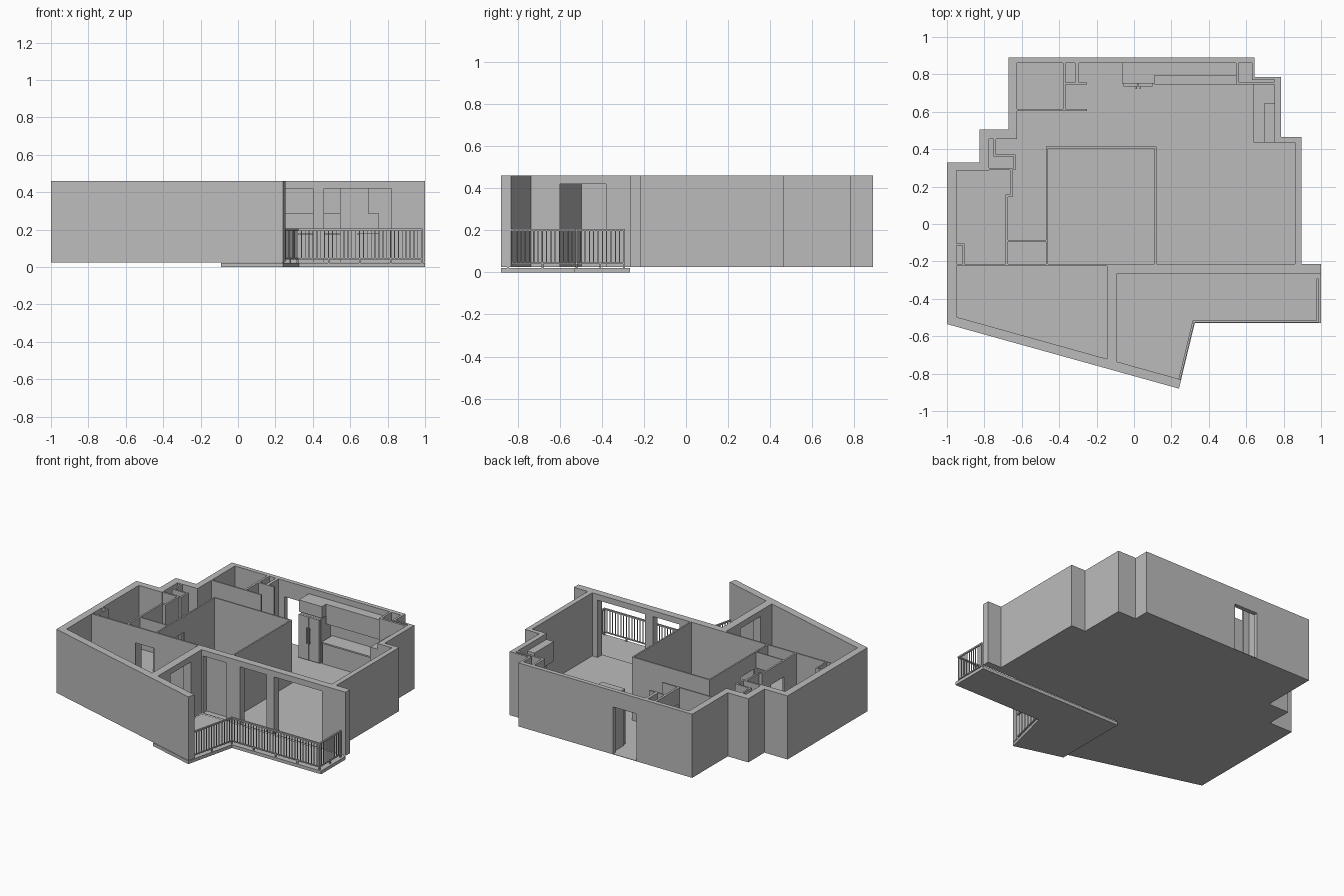
import bpy, bmesh, math
from mathutils import Vector

if "Cube" in bpy.data.objects:
    bpy.data.objects.remove(bpy.data.objects["Cube"])

Z0, Z1 = 0.025, 0.46      # wall base and top
DOOR, WIN = 0.35, 0.42    # heads of inner doors and balcony openings

grey = bpy.data.materials.new("plain_grey")
grey.diffuse_color = (0.5, 0.5, 0.5, 1)
grey.use_nodes = True
grey.node_tree.nodes["Principled BSDF"].inputs["Base Color"].default_value = grey.diffuse_color


def finish(name, bm):
    me = bpy.data.meshes.new(name)
    bmesh.ops.recalc_face_normals(bm, faces=bm.faces)
    bm.to_mesh(me)
    bm.free()
    ob = bpy.data.objects.new(name, me)
    bpy.context.collection.objects.link(ob)
    me.materials.append(grey)
    return ob


def add_prism(bm, pts, z0, z1):
    lo = [bm.verts.new((x, y, z0)) for x, y in pts]
    hi = [bm.verts.new((x, y, z1)) for x, y in pts]
    bm.faces.new(lo[::-1])
    bm.faces.new(hi)
    n = len(pts)
    for i in range(n):
        j = (i + 1) % n
        bm.faces.new((lo[i], lo[j], hi[j], hi[i]))


def add_box(bm, x0, x1, y0, y1, z0, z1):
    add_prism(bm, [(x0, y0), (x1, y0), (x1, y1), (x0, y1)], z0, z1)


def prism(name, pts, z0, z1):
    bm = bmesh.new()
    add_prism(bm, pts, z0, z1)
    return finish(name, bm)


def box(name, *d):
    bm = bmesh.new()
    add_box(bm, *d)
    return finish(name, bm)


def wall(name, x0, x1, y0, y1, openings=()):
    """Straight wall with floor-level openings (start, end, head) along its length."""
    bm = bmesh.new()
    along_x = (x1 - x0) > (y1 - y0)

    def piece(a, b, z0):
        if along_x:
            add_box(bm, a, b, y0, y1, z0, Z1)
        else:
            add_box(bm, x0, x1, a, b, z0, Z1)

    cur, end = (x0, x1) if along_x else (y0, y1)
    for a, b, head in openings:
        piece(cur, a, Z0)
        piece(a, b, head)
        cur = b
    piece(cur, end, Z0)
    return finish(name, bm)


# floor of the rooms
prism("room_floor", [(-0.67, 0.89), (0.645, 0.89), (0.645, 0.785), (0.785, 0.785),
                     (0.785, 0.465), (0.895, 0.465), (0.895, -0.215), (1, -0.215),
                     (1, -0.265), (-0.09, -0.265), (-0.09, -0.788), (-1, -0.535),
                     (-1, 0.33), (-0.825, 0.33), (-0.825, 0.505), (-0.67, 0.505)],
      Z0, Z0 + 0.003)

# balcony slab
prism("balcony_slab", [(-0.09, -0.265), (1, -0.265), (1, -0.53), (0.325, -0.53),
                       (0.24, -0.88), (-0.09, -0.788)], 0, 0.022)

# outer walls
wall("back_wall", -0.67, 0.645, 0.86, 0.89, [(-0.25, -0.07, DOOR)])
wall("duct_outer_wall", 0.63, 0.645, 0.77, 0.89)
wall("kitchen_back_wall", 0.63, 0.785, 0.772, 0.785)
wall("kitchen_side_wall", 0.75, 0.785, 0.435, 0.785)
wall("right_step_wall", 0.75, 0.895, 0.435, 0.465)
wall("right_wall", 0.86, 0.895, -0.265, 0.465)
wall("balcony_wall", -0.145, 1.0, -0.265, -0.215,
     [(-0.08, 0.10, WIN), (0.20, 0.40, WIN), (0.46, 0.82, WIN)])
wall("balcony_side_wall", -0.145, -0.09, -0.75, -0.217, [(-0.60, -0.38, WIN)])
prism("slanted_front_wall", [(-1, -0.535), (0.24, -0.88), (0.253, -0.832), (-1, -0.483)], Z0, Z1)
wall("left_wall", -1, -0.95, -0.535, 0.33)
wall("left_step_wall", -1, -0.775, 0.285, 0.33)
wall("left_step_side", -0.825, -0.775, 0.285, 0.505)
wall("upper_step_wall", -0.825, -0.625, 0.455, 0.505)
wall("upper_left_wall", -0.67, -0.625, 0.455, 0.89)

# inner partitions
wall("middle_room_left", -0.47, -0.46, -0.225, 0.415, [(-0.07, 0.08, DOOR)])
wall("middle_room_back", -0.47, 0.12, 0.405, 0.415)
wall("middle_room_right", 0.11, 0.12, -0.225, 0.415)
wall("long_partition", -0.95, 0.12, -0.225, -0.215, [(-0.62, -0.48, DOOR)])
wall("bath_front", -0.625, -0.25, 0.605, 0.615)
wall("bath_side", -0.38, -0.365, 0.605, 0.86, [(0.63, 0.73, DOOR)])
wall("closet_side", -0.315, -0.295, 0.745, 0.86)
wall("closet_front", -0.38, -0.25, 0.745, 0.757)
wall("duct_side", 0.545, 0.56, 0.745, 0.86)
wall("duct_front", 0.545, 0.75, 0.745, 0.76)
wall("left_room_back", -0.775, -0.635, 0.288, 0.3)
wall("left_shaft_side", -0.75, -0.738, 0.365, 0.455)
wall("left_shaft_front", -0.75, -0.635, 0.36, 0.372)
wall("left_shaft_end", -0.645, -0.633, 0.288, 0.372)
wall("left_room_side_upper", -0.662, -0.65, 0.145, 0.3)
wall("left_room_jog", -0.687, -0.65, 0.145, 0.157)
wall("left_room_side_lower", -0.687, -0.675, -0.22, 0.157, [(-0.08, 0.06, DOOR)])
wall("corner_duct_side", -0.917, -0.907, -0.215, -0.105)
wall("corner_duct_back", -0.95, -0.907, -0.115, -0.105)
box("hall_header", -0.675, -0.47, -0.094, -0.086, DOOR, Z1)

# kitchen units
T = 0.18
box("counter_base", 0.11, 0.545, 0.755, 0.86, Z0, T - 0.01)
box("counter_top", 0.11, 0.545, 0.745, 0.86, T - 0.01, T)
box("upper_cabinets", 0.11, 0.545, 0.795, 0.86, 0.285, 0.42)
box("side_counter_base", 0.65, 0.75, 0.437, 0.745, Z0, T - 0.01)
box("side_counter_top", 0.64, 0.75, 0.437, 0.745, T - 0.01, T)
box("side_upper_cabinet", 0.695, 0.75, 0.437, 0.645, 0.285, 0.42)

# fridge with two doors, handles and a cabinet above
box("fridge_cabinet", -0.065, 0.11, 0.75, 0.86, 0.34, 0.42)
box("fridge_body", -0.055, 0.1, 0.752, 0.86, Z0, 0.33)
for side, a, b, h in (("left", -0.055, 0.021, 0.012), ("right", 0.024, 0.1, 0.033)):
    box("fridge_door_" + side, a, b, 0.735, 0.75, Z0 + 0.01, 0.33)
    box("fridge_handle_" + side, h - 0.003, h + 0.003, 0.723, 0.729, 0.15, 0.26)
    for z in (0.16, 0.245):
        box("handle_mount_" + side, h - 0.002, h + 0.002, 0.728, 0.736, z, z + 0.005)

# balcony railing: rails, balusters and posts along each run
def add_bar(bm, a, b, w, z0, z1):
    d = (b - a).normalized()
    n = Vector((-d.y, d.x)) * w / 2
    add_prism(bm, [a + n, a - n, b - n, b + n], z0, z1)


path = [Vector(p) for p in ((0.24, -0.845), (0.318, -0.521), (0.982, -0.521), (0.982, -0.295))]
rails, balusters, posts = bmesh.new(), bmesh.new(), bmesh.new()
for a, b in zip(path, path[1:]):
    d = (b - a).normalized()
    L = (b - a).length
    add_bar(rails, a - d * 0.004, b + d * 0.004, 0.011, 0.196, 0.206)
    add_bar(rails, a, b, 0.008, 0.040, 0.047)
    n = round(L / 0.021)
    for i in range(n + 1):
        p = a + d * L * i / n
        add_bar(balusters, p - d * 0.0022, p + d * 0.0022, 0.0044, 0.045, 0.198)
    n = max(1, round(L / 0.15))
    for i in range(n + 1):
        p = a + d * L * i / n
        add_bar(posts, p - d * 0.004, p + d * 0.004, 0.008, 0.02, 0.05)
for p in path:
    add_bar(posts, p - Vector((0.004, 0)), p + Vector((0.004, 0)), 0.008, 0.02, 0.198)
finish("railing_rails", rails)
finish("railing_balusters", balusters)
finish("railing_posts", posts)
